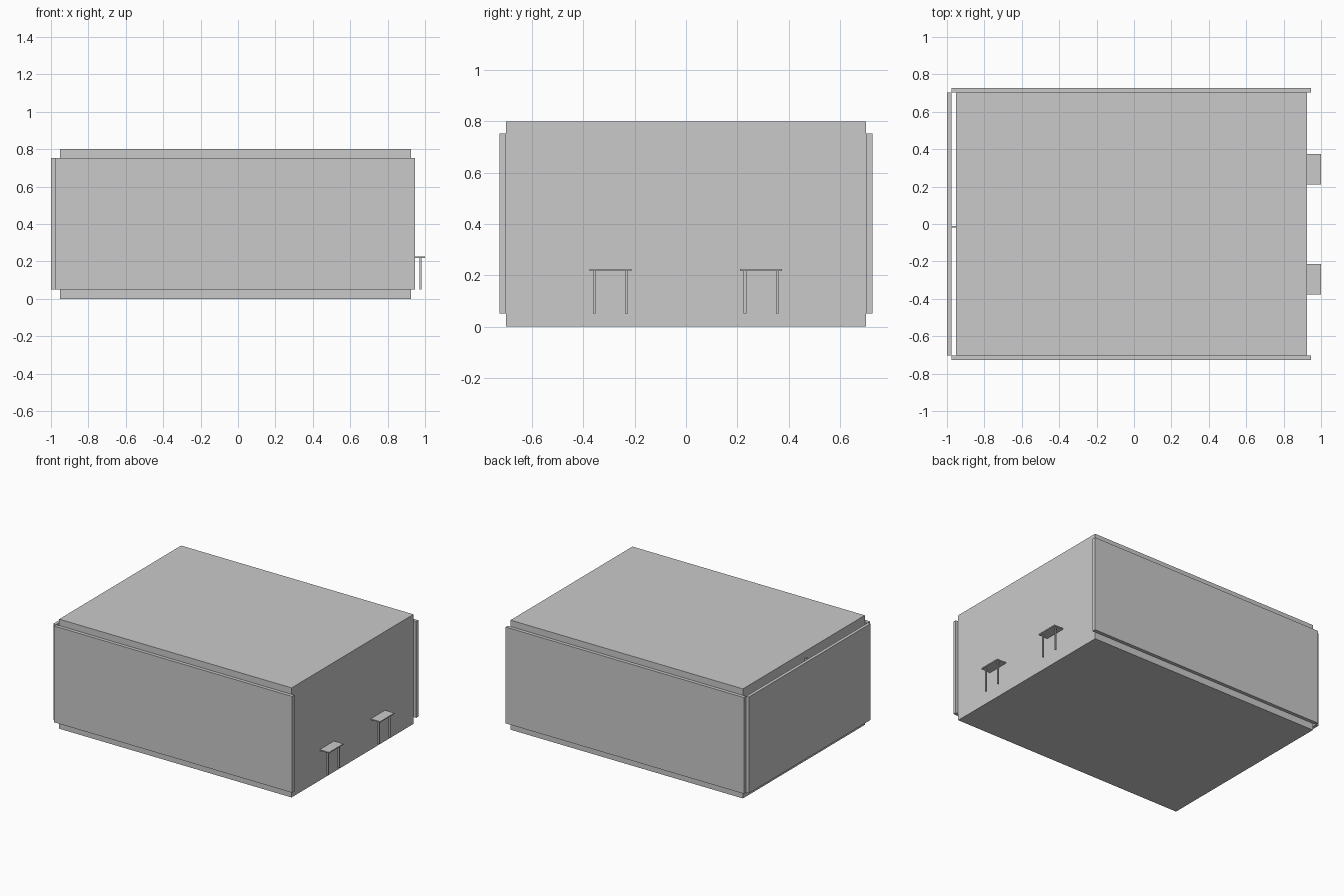
import bpy

if "Cube" in bpy.data.objects:
    bpy.data.objects.remove(bpy.data.objects["Cube"])

grey = bpy.data.materials.new("light_grey")
grey.diffuse_color = (0.59, 0.59, 0.59, 1)
grey.use_nodes = True
grey.node_tree.nodes["Principled BSDF"].inputs["Base Color"].default_value = grey.diffuse_color


def box(name, x, y, z):
    """Box spanning the given (min, max) ranges."""
    bpy.ops.mesh.primitive_cube_add(size=1, location=[sum(r) / 2 for r in (x, y, z)])
    ob = bpy.context.object
    ob.name = name
    ob.scale = [r[1] - r[0] for r in (x, y, z)]
    bpy.ops.object.transform_apply(location=False, rotation=False, scale=True)
    ob.data.materials.append(grey)
    return ob


PANEL_Z = (0.05, 0.753)

# Main block
box("body", (-0.952, 0.925), (-0.703, 0.703), (0, 0.8))

# Cladding panels on the front and back
box("front_panel", (-0.977, 0.947), (-0.728, -0.703), PANEL_Z)
box("back_panel", (-0.977, 0.947), (0.703, 0.728), PANEL_Z)

# Left panel stands off the body, held by a thin rib
box("left_panel", (-1, -0.977), (-0.703, 0.703), PANEL_Z)
box("left_rib", (-0.977, -0.952), (-0.02, -0.01), PANEL_Z)

# Two small shelf tables on the right, each with two legs
for side, yc in (("front", -0.295), ("back", 0.293)):
    box(side + "_table_top", (0.925, 1), (yc - 0.082, yc + 0.082), (0.217, 0.225))
    for n, dy in enumerate((-0.063, 0.063)):
        box(f"{side}_table_leg_{n + 1}", (0.971, 0.981),
            (yc + dy - 0.005, yc + dy + 0.005), (0.05, 0.217))
